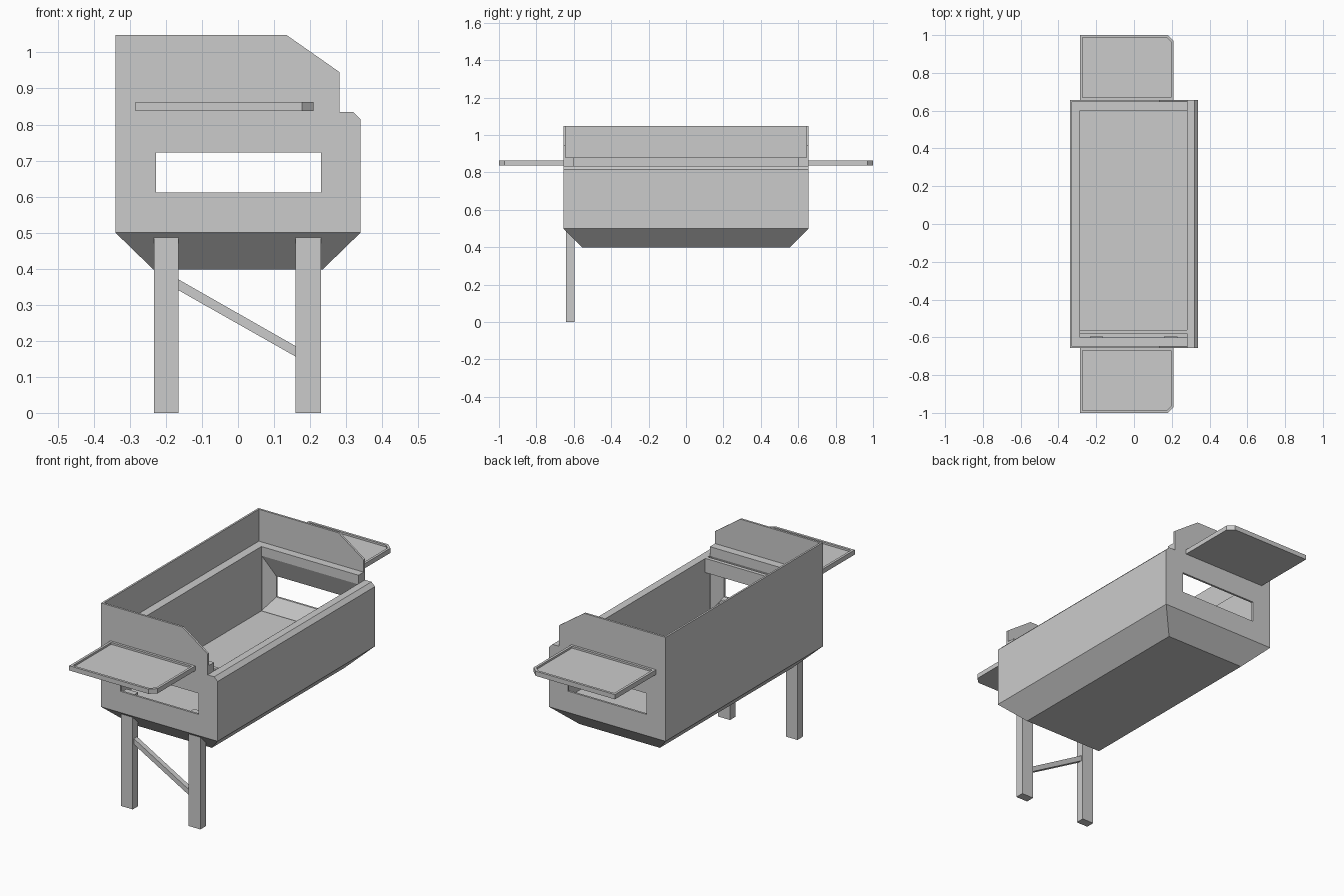
import bpy, bmesh

if "Cube" in bpy.data.objects:
    bpy.data.objects.remove(bpy.data.objects["Cube"])

FLOOR = .54


def finish(name, bm):
    bmesh.ops.recalc_face_normals(bm, faces=bm.faces)
    mesh = bpy.data.meshes.new(name)
    bm.to_mesh(mesh)
    bm.free()
    ob = bpy.data.objects.new(name, mesh)
    bpy.context.collection.objects.link(ob)
    return ob


def prism(name, profile, y0, y1):
    """Extrude an XZ profile along y."""
    bm = bmesh.new()
    face = bm.faces.new([bm.verts.new((x, y0, z)) for x, z in profile])
    ext = bmesh.ops.extrude_face_region(bm, geom=[face])["geom"]
    bmesh.ops.translate(bm, vec=(0, y1 - y0, 0),
                        verts=[v for v in ext if isinstance(v, bmesh.types.BMVert)])
    return finish(name, bm)


def rect(x0, x1, z0, z1):
    return [(x0, z0), (x1, z0), (x1, z1), (x0, z1)]


def hull(name, points):
    bm = bmesh.new()
    for p in points:
        bm.verts.new(p)
    bmesh.ops.convex_hull(bm, input=bm.verts[:])
    bmesh.ops.dissolve_limit(bm, angle_limit=0.01, verts=bm.verts[:], edges=bm.edges[:])
    return finish(name, bm)


def cut(ob, cutter):
    cutter.hide_render = True
    mod = ob.modifiers.new("cut", "BOOLEAN")
    mod.operation = "DIFFERENCE"
    mod.solver = "EXACT"
    mod.object = cutter
    bpy.context.view_layer.objects.active = ob
    bpy.ops.object.modifier_apply(modifier=mod.name)
    bpy.data.objects.remove(cutter)


# Trough body: end-panel outline over the whole length, plus a tapered underside
outline = [(-.34, .5), (.34, .5), (.34, .815), (.32, .835), (.282, .835),
           (.282, .945), (.135, 1.048), (-.34, 1.048)]
body = prism("trough_body", outline, -.656, .656)
bm = bmesh.new()
bm.from_mesh(body.data)
base = min(bm.faces, key=lambda f: f.calc_center_median().z)
ext = bmesh.ops.extrude_face_region(bm, geom=[base])["geom"]
for v in [v for v in ext if isinstance(v, bmesh.types.BMVert)]:
    v.co = (v.co.x * .235 / .34, v.co.y * .553 / .656, .398)
if base.is_valid:
    bmesh.ops.delete(bm, geom=[base], context="FACES_ONLY")
bmesh.ops.recalc_face_normals(bm, faces=bm.faces)
bm.to_mesh(body.data)
bm.free()

# Wide upper cavity leaves thin walls and a ledge; narrow one goes to the floor
cut(body, prism("upper_cutter", rect(-.33, 1, .88, 1.5), -.645, .645))
cut(body, prism("lower_cutter", [(-.285, FLOOR), (.28, FLOOR), (.28, .834), (.29, .84),
                                 (1, .84), (1, 1.2), (-.285, 1.2)], -.602, .602))

# End windows, flared towards the inside
for s in (-1, 1):
    inner = [(x, s * .601, z) for x, z in rect(-.284, .279, FLOOR + .002, .834)]
    outer = [(x, s * .645, z) for x, z in rect(-.228, .23, .612, .723)]
    cut(body, hull("flare_cutter", inner + outer))
    y0, y1 = sorted((s * .64, s * .7))
    cut(body, prism("window_cutter", rect(-.228, .23, .612, .723), y0, y1))

# Cross bar inside the front end
prism("inner_cross_bar", rect(-.285, .28, .76, .835), -.58, -.56)

# End shelves with a raised rim and one clipped corner
for s, name in ((-1, "front_shelf"), (1, "back_shelf")):
    plan = [(-.285, .656), (.21, .656), (.21, .97), (.178, 1), (-.285, 1)]
    bm = bmesh.new()
    face = bm.faces.new([bm.verts.new((x, s * y, .838)) for x, y in plan])
    ext = bmesh.ops.extrude_face_region(bm, geom=[face])["geom"]
    bmesh.ops.translate(bm, vec=(0, 0, .025),
                        verts=[v for v in ext if isinstance(v, bmesh.types.BMVert)])
    bmesh.ops.recalc_face_normals(bm, faces=bm.faces)
    top = max(bm.faces, key=lambda f: f.calc_center_median().z)
    bmesh.ops.inset_region(bm, faces=[top], thickness=.013, use_even_offset=True)
    low = bmesh.ops.extrude_face_region(bm, geom=[top])["geom"]
    bmesh.ops.translate(bm, vec=(0, 0, -.01),
                        verts=[v for v in low if isinstance(v, bmesh.types.BMVert)])
    if top.is_valid:
        bmesh.ops.delete(bm, geom=[top], context="FACES_ONLY")
    finish(name, bm)

# Two front legs and the diagonal brace
for name, x0, x1 in (("left_leg", -.233, -.165), ("right_leg", .16, .23)):
    prism(name, rect(x0, x1, 0, .6), -.642, -.596)
prism("diagonal_brace", [(-.17, .343), (.162, .155), (.162, .184), (-.17, .373)],
      -.633, -.606)
